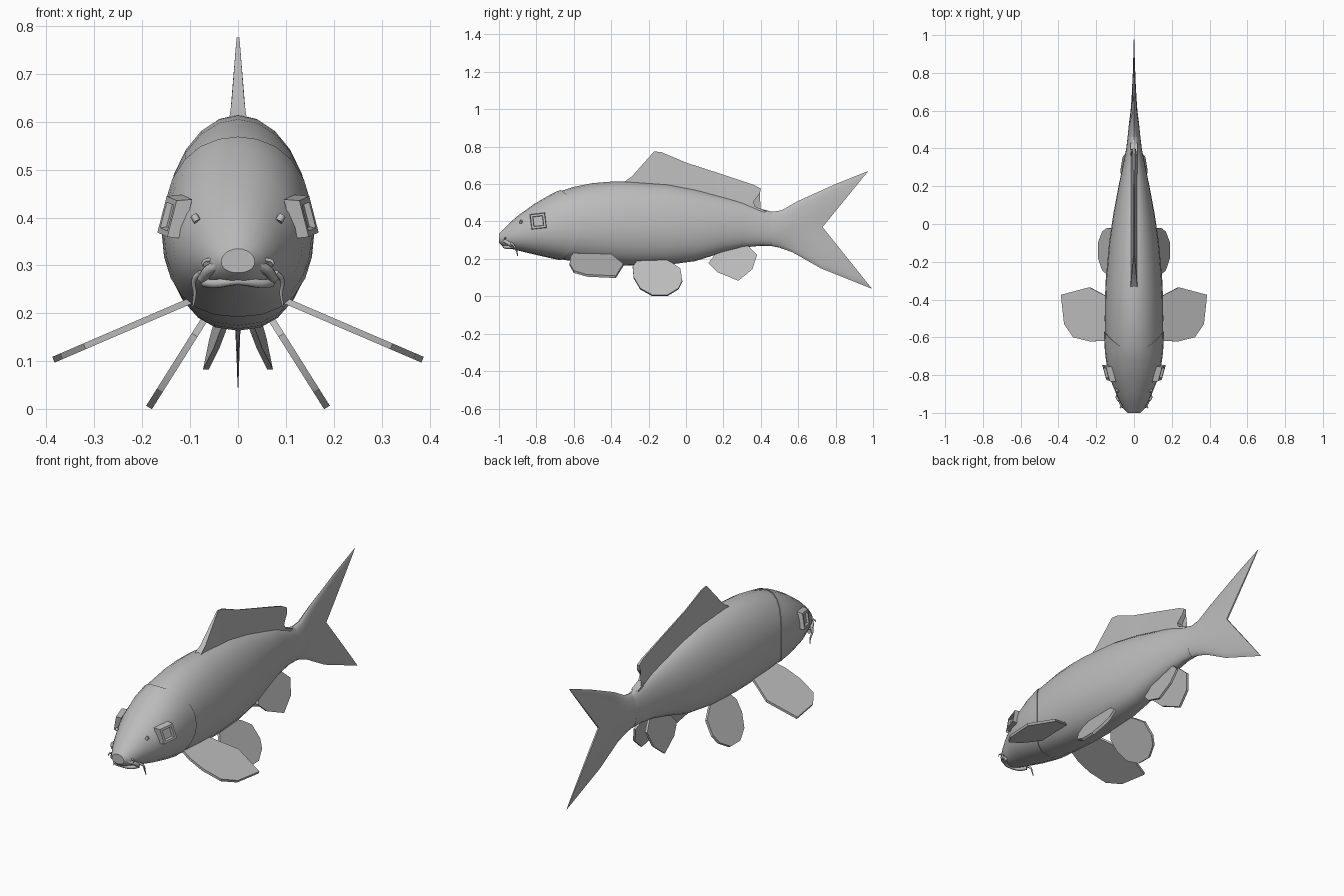
import bpy, bmesh, math

if "Cube" in bpy.data.objects:
    bpy.data.objects.remove(bpy.data.objects["Cube"])

grey = bpy.data.materials.new("plain grey")
grey.diffuse_color = (0.5, 0.5, 0.5, 1)
grey.use_nodes = True
grey.node_tree.nodes["Principled BSDF"].inputs["Base Color"].default_value = grey.diffuse_color

# Body stations: y, bottom z, top z, half width
STATIONS = [(-1.0, .285, .335, .035), (-.98, .268, .355, .052), (-.94, .255, .395, .075),
            (-.9, .245, .43, .094), (-.8, .222, .50, .134), (-.7, .202, .553, .150),
            (-.6, .187, .585, .154), (-.5, .175, .605, .155), (-.4, .168, .613, .154),
            (-.3, .164, .614, .150), (-.1, .168, .60, .132), (.05, .188, .572, .110),
            (.2, .235, .532, .082), (.3, .26, .505, .061), (.4, .27, .468, .041),
            (.46, .268, .452, .034)]
N = 24


def finish(name, bm, angle=35):
    bmesh.ops.recalc_face_normals(bm, faces=bm.faces)
    me = bpy.data.meshes.new(name)
    bm.to_mesh(me)
    bm.free()
    ob = bpy.data.objects.new(name, me)
    bpy.context.collection.objects.link(ob)
    me.materials.append(grey)
    bpy.ops.object.select_all(action='DESELECT')
    ob.select_set(True)
    bpy.context.view_layer.objects.active = ob
    bpy.ops.object.shade_smooth_by_angle(angle=math.radians(angle))
    return ob


def section(y):
    y = min(max(y, STATIONS[0][0]), STATIONS[-1][0])
    for a, b in zip(STATIONS, STATIONS[1:]):
        if y <= b[0]:
            t = (y - a[0]) / (b[0] - a[0])
            return [a[i] + (b[i] - a[i]) * t for i in (1, 2, 3)]


def ring(y, scale=1.0, bend=0.0):
    """Rounded cross-section; bend sweeps its top and bottom forward."""
    pts = []
    for i in range(N):
        a = 2 * math.pi * i / N
        c, s = math.cos(a), math.sin(a)
        yy = y - bend * s * s
        zb, zt, w = section(yy)
        mid = zb + .45 * (zt - zb)
        h = (zt - mid) if s > 0 else (mid - zb)
        p = .85 if s < 0 else 1          # fuller lower flanks
        x = math.copysign(abs(c) ** p, c) * w
        pts.append((x * scale, yy, mid + s * h * scale))
    return pts


def loft(name, rings, angle=35):
    bm = bmesh.new()
    vs = [[bm.verts.new(p) for p in r] for r in rings]
    n = len(vs[0])
    for a, b in zip(vs, vs[1:]):
        for i in range(n):
            bm.faces.new((a[i], a[(i + 1) % n], b[(i + 1) % n], b[i]))
    bm.faces.new(vs[0])
    bm.faces.new(vs[-1])
    return finish(name, bm, angle)


def fin(name, outline, place, half):
    """Thin slab from an outline; place gives 3D points for each side."""
    bm = bmesh.new()
    sides = [[bm.verts.new(place(a, b, k * half(a, b))) for a, b in outline] for k in (1, -1)]
    n = len(outline)
    caps = [bm.faces.new(s) for s in sides]
    for i in range(n):
        j = (i + 1) % n
        bm.faces.new((sides[0][i], sides[0][j], sides[1][j], sides[1][i]))
    bmesh.ops.triangulate(bm, faces=caps)
    return finish(name, bm, 25)


def tube(name, pts, radius, taper=False):
    cu = bpy.data.curves.new(name, 'CURVE')
    cu.dimensions = '3D'
    cu.bevel_depth = radius
    cu.bevel_resolution = 1
    cu.resolution_u = 4
    cu.use_fill_caps = True
    sp = cu.splines.new('BEZIER')
    sp.bezier_points.add(len(pts) - 1)
    for i, (bp, p) in enumerate(zip(sp.bezier_points, pts)):
        bp.co = p
        bp.handle_left_type = bp.handle_right_type = 'AUTO'
        bp.radius = 1 - .7 * i / (len(pts) - 1) if taper else 1
    ob = bpy.data.objects.new(name, cu)
    cu.materials.append(grey)
    bpy.context.collection.objects.link(ob)


# Body
loft("body", [ring(y) for y in [-.78, -.7] + [s[0] for s in STATIONS[6:]]])

# Head with overlapping gill cover edge
head = []
for y in (-1, -.98, -.94, -.9, -.85, -.8, -.74, -.68, -.62, -.57):
    t = max(0, (y + .9) / .33)
    head.append(ring(y, 1 + .03 * t, .1 * t * t))
head.append(ring(-.572, .97, .1))
loft("head", head)

# Tail fin blending out of the body
top = [(.46, .452), (.51, .459), (.6, .51), (.8, .60), (.975, .67)]
mid = [(.46, .351), (.53, .358), (.6, .365), (.67, .37), (.73, .37)]
low = [(.46, .268), (.50, .26), (.57, .235), (.72, .15), (.995, .04)]
thick = [.034, .027, .018, .011, .004]
tail = []
for t, m, b, h in zip(top, mid, low, thick):
    r = []
    for i in range(N):
        a = 2 * math.pi * i / N
        c, s = math.cos(a), math.sin(a)
        e = t if s > 0 else b
        k = abs(s)
        r.append((c * h, m[0] + (e[0] - m[0]) * k, m[1] + (e[1] - m[1]) * k))
    tail.append(r)
# close the forked rim strip by strip, as a flat cap would span the notch
bm = bmesh.new()
vs = [[bm.verts.new(p) for p in r] for r in tail]
for a, b in zip(vs, vs[1:]):
    for i in range(N):
        bm.faces.new((a[i], a[(i + 1) % N], b[(i + 1) % N], b[i]))
half = N // 2
for i in range(N // 4, N // 4 * 3):
    quad = [vs[-1][i], vs[-1][i + 1], vs[-1][(half - i - 1) % N], vs[-1][(half - i) % N]]
    bm.faces.new(list(dict.fromkeys(quad)))
finish("tail_fin", bm)

# Dorsal fin, thick at the base
fin("dorsal_fin",
    [(-.36, .59), (-.33, .612), (-.29, .64), (-.17, .775), (-.13, .77), (0, .715), (.2, .65),
     (.36, .597), (.40, .575), (.395, .55), (.36, .505), (.37, .48), (.43, .455), (.40, .44),
     (.2, .50), (0, .56), (-.2, .58)],
    lambda y, z, k: (k, y, z),
    lambda y, z: max(.003, .019 - .13 * max(0, z - (.60 - .17 * max(0, y + .3)))))

# Paired fins
for s, side in ((1, "left"), (-1, "right")):
    fin("pectoral_fin_" + side,
        [(.09, -.60), (.09, -.41), (.15, -.38), (.235, -.335), (.385, -.375), (.368, -.53),
         (.32, -.60), (.23, -.622), (.15, -.618)],
        lambda x, y, k: (s * (x + .4 * k), y, .226 - (x - .1) * .43 + k),
        lambda x, y: .006)
    fin("pelvic_fin_" + side,
        [(-.25, .205), (-.285, .155), (-.28, .10), (-.245, .04), (-.18, .004), (-.10, .004),
         (-.04, .04), (-.02, .08), (-.03, .145), (-.08, .18), (-.13, .205)],
        lambda y, z, k: (s * (.188 - .63 * z + k), y, z + .6 * k),
        lambda y, z: .006)
    fin("anal_fin_" + side,
        [(.12, .178), (.16, .23), (.25, .285), (.32, .28), (.38, .222), (.355, .145),
         (.28, .083), (.17, .128)],
        lambda y, z, k: (s * (.025 + .3 * (.18 - z) + .08 * (y - .12) + k), y, z),
        lambda y, z: .006)

    # Squared eye rim with a sunken centre
    eye = []
    for depth, r in ((-.02, .058), (.011, .054), (.011, .038), (-.001, .035)):
        q = []
        for i in range(4):
            a = math.radians(52 + 90 * i)
            dy, dz = r * math.cos(a), r * math.sin(a)
            q.append((s * (.137 + depth + .3 * dy - .22 * dz), -.79 + dy, .402 + dz))
        eye.append(q)
    loft("eye_" + side, eye, 20)

    # Nostril and barbels
    tube("nostril_" + side, [(s * .085, -.885, .392), (s * .092, -.88, .404)], .008)
    tube("long_barbel_" + side, [(s * .078, -.935, .285), (s * .092, -.92, .27),
                                 (s * .09, -.905, .24), (s * .094, -.90, .215)], .007, True)
    tube("short_barbel_" + side, [(s * .058, -.965, .312), (s * .072, -.97, .308),
                                  (s * .073, -.975, .298)], .005, True)

# Lips
tube("upper_lip", [(-.075, -.93, .272), (-.055, -.965, .294), (0, -.988, .306),
                   (.055, -.965, .294), (.075, -.93, .272)], .011)
tube("lower_lip", [(-.07, -.925, .264), (-.045, -.955, .262), (0, -.972, .268),
                   (.045, -.955, .262), (.07, -.925, .264)], .010)
